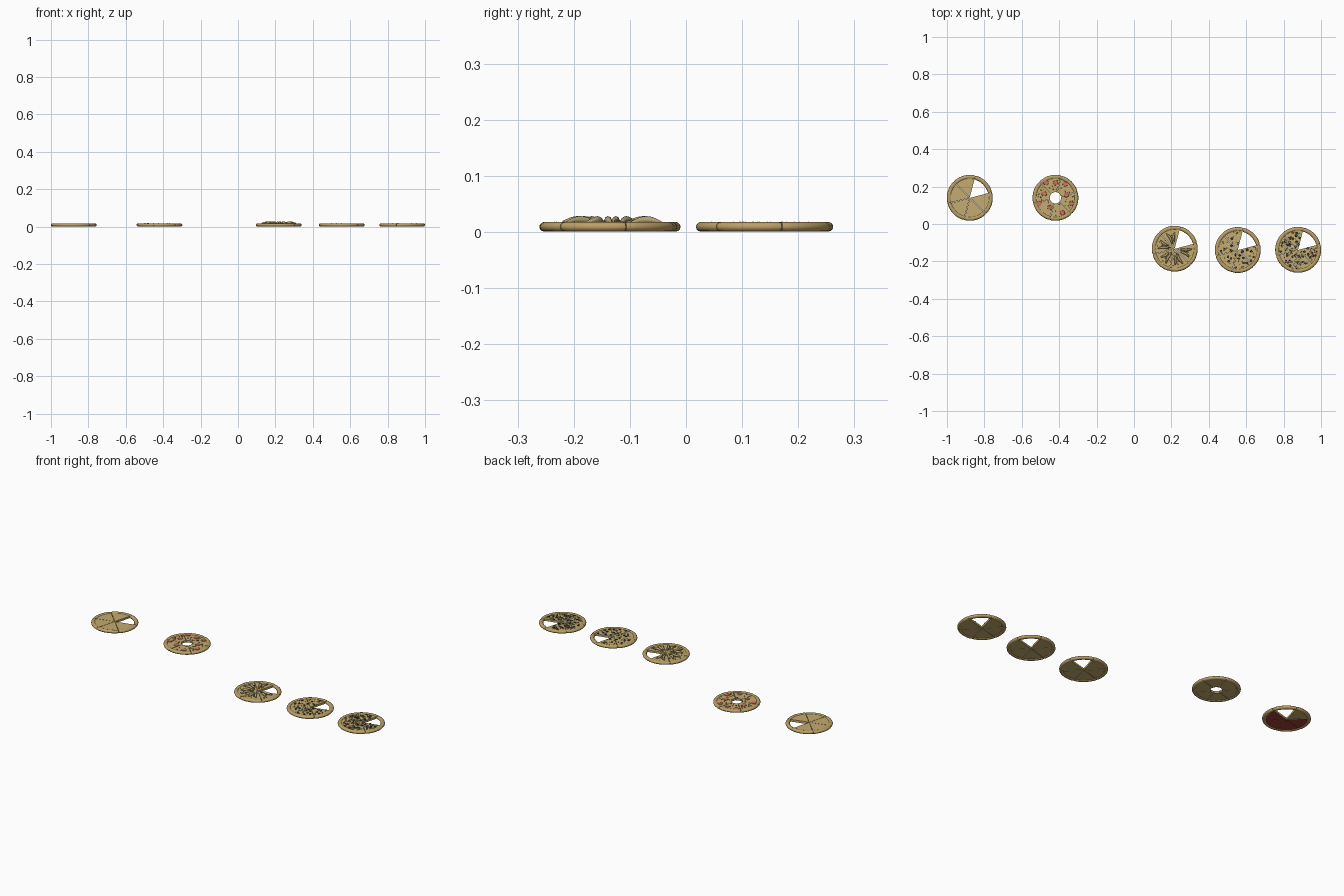
import bpy, bmesh, random
from math import sin, cos, pi, radians, atan2, hypot
from mathutils import Matrix, Vector

if "Cube" in bpy.data.objects:
    bpy.data.objects.remove(bpy.data.objects["Cube"])

random.seed(4)
R = 0.1225
TOP = 0.0145


def material(name, rgb):
    m = bpy.data.materials.new(name)
    m.diffuse_color = (*rgb, 1)
    m.use_nodes = True
    m.node_tree.nodes["Principled BSDF"].inputs["Base Color"].default_value = m.diffuse_color
    return m


MATS = {k: material(k, c) for k, c in {
    "crust": (0.50, 0.35, 0.13), "cheese": (0.55, 0.41, 0.16), "sauce": (0.35, 0.05, 0.04),
    "pepperoni": (0.62, 0.16, 0.12), "pepper": (0.16, 0.22, 0.05), "olive": (0.05, 0.05, 0.06),
    "mushroom": (0.46, 0.36, 0.17), "onion": (0.62, 0.56, 0.46)}.items()}


def finish(bm, name, mat, loc, smooth=35):
    bmesh.ops.recalc_face_normals(bm, faces=bm.faces)
    me = bpy.data.meshes.new(name)
    bm.to_mesh(me)
    bm.free()
    ob = bpy.data.objects.new(name, me)
    bpy.context.collection.objects.link(ob)
    ob.location = (loc[0], loc[1], 0)
    me.materials.append(MATS[mat])
    bpy.ops.object.select_all(action='DESELECT')
    ob.select_set(True)
    bpy.context.view_layer.objects.active = ob
    bpy.ops.object.shade_smooth_by_angle(angle=radians(smooth))
    return ob


def crust(name, loc):
    # six rounded arcs, pinched where the slices meet
    bm = bmesh.new()
    rr, rz, n, steps = 0.0110, 0.009, 14, 14
    for s in range(6):
        rings = []
        for i in range(steps + 1):
            t = i / steps
            a = radians(15 + 60 * s + 0.3 + 59.4 * t)
            k = 0.88 if i in (0, steps) else 1
            ring = []
            for j in range(n):
                b = 2 * pi * j / n
                r = R - rr + rr * k * cos(b)
                ring.append(bm.verts.new((r * cos(a), r * sin(a), rz + rz * k * sin(b))))
            rings.append(ring)
        for p, q in zip(rings, rings[1:]):
            for j in range(n):
                bm.faces.new((p[j], p[(j + 1) % n], q[(j + 1) % n], q[j]))
        bm.faces.new(rings[0])
        bm.faces.new(rings[-1])
    finish(bm, name, "crust", loc, 50)


def slices(name, mat, loc, which, r0, r1, z0, z1):
    # wedge prisms with a thin cut between neighbours
    bm = bmesh.new()
    for s in which:
        mid = radians(45 + 60 * s)
        off = 0.0012 * Vector((cos(mid), sin(mid), 0))
        arc = [mid + radians(-29.7 + 59.4 * i / 10) for i in range(11)]
        pts = [Vector((r1 * cos(a), r1 * sin(a), z0)) for a in arc]
        if r0:
            pts += [Vector((r0 * cos(a), r0 * sin(a), z0)) for a in reversed(arc)]
        else:
            pts.append(Vector((0, 0, z0)))
        f = bm.faces.new([bm.verts.new(p + off) for p in pts])
        g = bmesh.ops.extrude_face_region(bm, geom=[f])["geom"]
        bmesh.ops.translate(bm, verts=[v for v in g if isinstance(v, bmesh.types.BMVert)],
                            vec=(0, 0, z1 - z0))
    finish(bm, name, mat, loc, 30)


def scatter(count, which, rmin, rmax, gap):
    # random spots inside the slices, kept apart from each other
    out = []
    for _ in range(count * 40):
        if len(out) == count:
            break
        a = radians(45 + 60 * random.choice(which) + random.uniform(-25, 25))
        r = (rmin ** 2 + random.random() * (rmax ** 2 - rmin ** 2)) ** 0.5
        p = (r * cos(a), r * sin(a))
        if all(hypot(p[0] - q[0], p[1] - q[1]) > gap for q in out):
            out.append(p)
    return out


def discs(name, mat, loc, spots, r, h):
    bm = bmesh.new()
    for x, y in spots:
        tilt = Matrix.Rotation(random.uniform(-.08, .08), 4, 'X')
        bmesh.ops.create_cone(bm, cap_ends=True, segments=18, radius1=r, radius2=r * .93, depth=h,
                              matrix=Matrix.Translation((x, y, TOP + h * .4)) @ tilt)
    finish(bm, name, mat, loc)


def rings(name, mat, loc, spots, r, w):
    bm = bmesh.new()
    n, m = 12, 6
    for x, y in spots:
        g = [[bm.verts.new((x + (r + w * cos(b)) * cos(a), y + (r + w * cos(b)) * sin(a),
                            TOP + w * .5 + w * sin(b)))
              for b in (2 * pi * j / m for j in range(m))] for a in (2 * pi * i / n for i in range(n))]
        for i in range(n):
            for j in range(m):
                bm.faces.new((g[i][j], g[(i + 1) % n][j], g[(i + 1) % n][(j + 1) % m], g[i][(j + 1) % m]))
    finish(bm, name, mat, loc, 60)


def chunks(name, mat, loc, spots, size):
    bm = bmesh.new()
    for x, y in spots:
        s = Matrix.Diagonal((size * random.uniform(.8, 1.7), size, size * .6, 1))
        bmesh.ops.create_icosphere(bm, subdivisions=1, radius=1, matrix=Matrix.Translation(
            (x, y, TOP + size * .3)) @ Matrix.Rotation(random.uniform(0, pi), 4, 'Z') @ s)
    finish(bm, name, mat, loc)


def strips(name, mat, loc, which, spec, width, height):
    # curved, arched strips that fan out from the centre
    bm = bmesh.new()
    n, m = 10, 8
    for s in which:
        for dang, r0, r1, bend in spec:
            a = radians(45 + 60 * s + dang)
            rot = Matrix.Rotation(a, 3, 'Z')
            secs = []
            for i in range(n + 1):
                t = i / n
                w = width * (0.25 + 0.75 * sin(pi * t) ** .6)
                h = height * (0.35 + 0.65 * sin(pi * t))
                secs.append([bm.verts.new(rot @ Vector((
                    r0 + (r1 - r0) * t, bend * sin(pi * t) + w * cos(b), 0))
                    + Vector((0, 0, TOP + h * .5 + h * .5 * sin(b))))
                    for b in (2 * pi * j / m for j in range(m))])
            for p, q in zip(secs, secs[1:]):
                for j in range(m):
                    bm.faces.new((p[j], p[(j + 1) % m], q[(j + 1) % m], q[j]))
            bm.faces.new(secs[0])
            bm.faces.new(secs[-1])
    finish(bm, name, mat, loc, 60)


FIVE = range(1, 6)
SIX = range(6)
plain, ringed, fanned, light, loaded = (
    (-0.878, 0.140), (-0.42, 0.140), (0.218, -0.132), (0.555, -0.139), (0.8775, -0.138))

# crusts and bases
for label, loc in (("plain", plain), ("pepperoni", ringed), ("mushroom", fanned),
                   ("light", light), ("loaded", loaded)):
    crust(label + "_pizza_crust", loc)
    hole = loc == ringed
    slices(label + "_pizza_slices", "cheese", loc, SIX if hole else FIVE,
           0.029 if hole else 0, 0.109, 0.003, TOP)

# sauce seen under the plain pizza
slices("plain_pizza_sauce", "sauce", plain, (2, 3, 4, 5), 0, 0.102, 0.002, 0.003)

# pepperoni pizza
discs("pepperoni_rounds", "pepperoni", ringed,
      [(r * cos(radians(a)), r * sin(radians(a))) for a, r in
       ((15, .06), (55, .09), (90, .08), (122, .095), (160, .065), (200, .092), (240, .06),
        (295, .088), (340, .09))], 0.0135, 0.003)
chunks("pepperoni_pizza_peppers", "pepper", ringed, scatter(34, SIX, .04, .095, .012), 0.004)

# mushroom pizza
strips("mushroom_strips", "mushroom", fanned, FIVE,
       ((-15, .035, .088, .006), (14, .03, .092, -.006)), 0.0065, 0.0135)
strips("pepper_strips", "pepper", fanned, FIVE, ((0, .022, .075, .004),), 0.003, 0.009)
chunks("mushroom_pizza_olives", "olive", fanned, scatter(16, FIVE, .05, .095, .014), 0.003)

# light pizza
rings("light_pizza_olives", "olive", light, scatter(26, FIVE, .025, .095, .016), 0.0045, 0.0018)
chunks("light_pizza_peppers", "pepper", light, scatter(22, FIVE, .025, .097, .014), 0.0035)
chunks("light_pizza_onions", "onion", light, scatter(12, FIVE, .03, .095, .016), 0.004)

# loaded pizza
rings("loaded_pizza_olives", "olive", loaded, scatter(40, FIVE, .02, .096, .013), 0.0048, 0.0018)
chunks("loaded_pizza_peppers", "pepper", loaded, scatter(55, FIVE, .015, .097, .009), 0.0038)
chunks("loaded_pizza_onions", "onion", loaded, scatter(28, FIVE, .02, .096, .012), 0.004)
chunks("loaded_pizza_meat", "pepperoni", loaded, scatter(16, FIVE, .02, .096, .016), 0.004)
